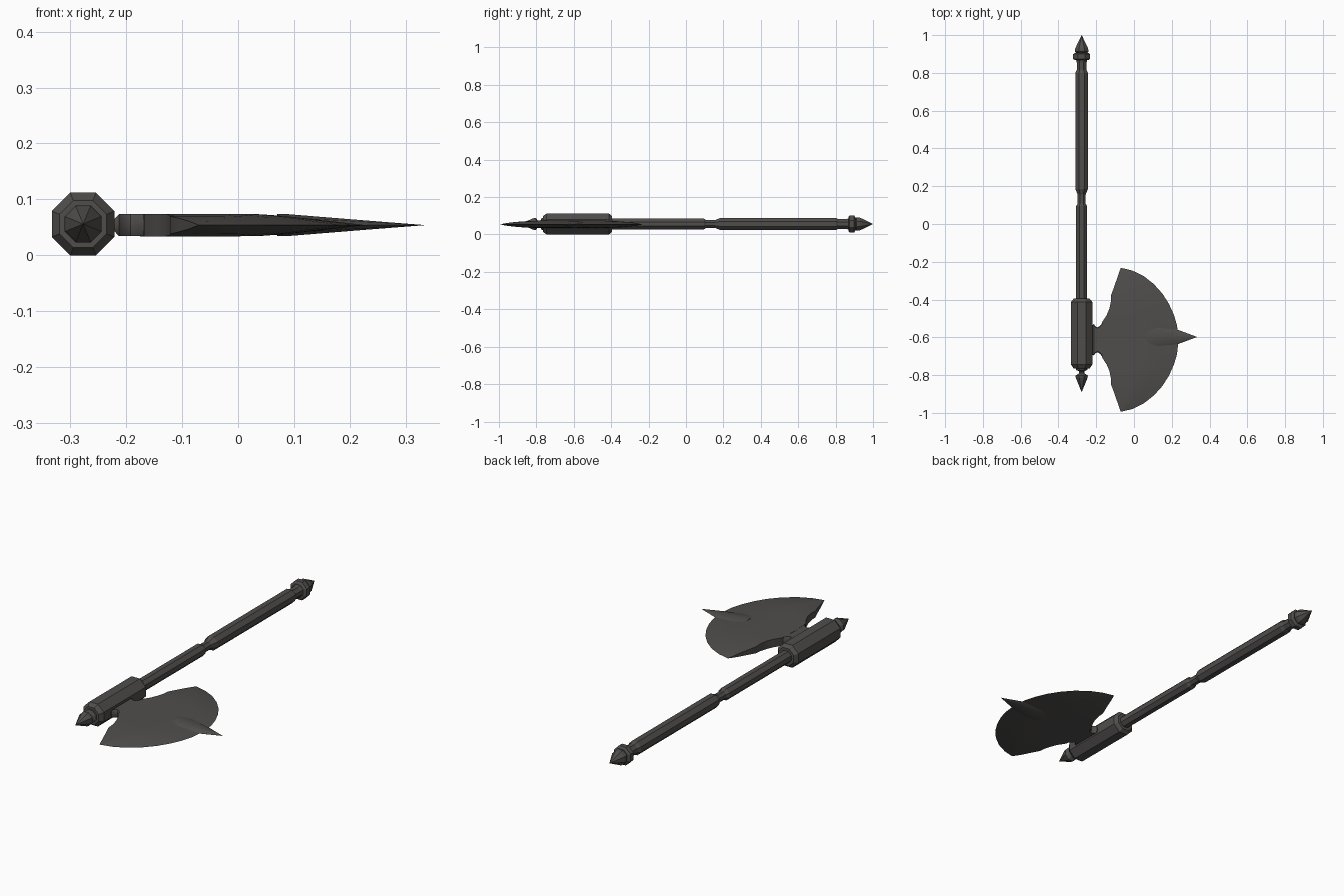
import bpy, bmesh, math

if "Cube" in bpy.data.objects:
    bpy.data.objects.remove(bpy.data.objects["Cube"])

mat = bpy.data.materials.new("dark iron")
mat.diffuse_color = (0.08, 0.076, 0.073, 1)
mat.use_nodes = True
mat.node_tree.nodes["Principled BSDF"].inputs["Base Color"].default_value = mat.diffuse_color

AX, AZ = -0.277, 0.056      # handle axis
CY, CZ = -0.613, 0.054      # blade centre


def finish(name, bm, smooth=None):
    bmesh.ops.remove_doubles(bm, verts=bm.verts, dist=1e-5)
    bmesh.ops.recalc_face_normals(bm, faces=bm.faces)
    me = bpy.data.meshes.new(name)
    bm.to_mesh(me)
    bm.free()
    me.materials.append(mat)
    ob = bpy.data.objects.new(name, me)
    bpy.context.collection.objects.link(ob)
    if smooth:
        bpy.ops.object.select_all(action='DESELECT')
        ob.select_set(True)
        bpy.context.view_layer.objects.active = ob
        bpy.ops.object.shade_smooth_by_angle(angle=math.radians(smooth))
    return ob


def loft(name, rings, smooth=None):
    """Skin closed rings of points and cap both ends."""
    bm = bmesh.new()
    vs = [[bm.verts.new(p) for p in r] for r in rings]
    n = len(vs[0])
    for a, b in zip(vs, vs[1:]):
        for i in range(n):
            j = (i + 1) % n
            bm.faces.new((a[i], a[j], b[j], b[i]))
    bm.faces.new(vs[0])
    bm.faces.new(vs[-1])
    bmesh.ops.dissolve_degenerate(bm, dist=1e-5, edges=bm.edges)
    return finish(name, bm, smooth)


def turned(name, profile):
    """Octagonal turned part along y; profile is (y, half width)."""
    rings = []
    for y, a in profile:
        r = max(a, 0.0004) / math.cos(math.pi / 8)
        rings.append([(AX + r * math.cos(math.pi / 8 + k * math.pi / 4), y,
                       AZ + r * math.sin(math.pi / 8 + k * math.pi / 4)) for k in range(8)])
    return loft(name, rings)


# Handle parts
turned("shaft", [(-0.42, .029), (0.095, .029), (0.108, .021), (0.155, .021), (0.185, .033),
                 (0.80, .033), (0.815, .026), (0.855, .026), (0.88, .033)])
turned("end_ring", [(0.868, .036), (0.874, .045), (0.899, .045), (0.905, .036)])
turned("end_spike", [(0.90, .022), (0.912, .036), (0.93, .034), (1.0, 0)])
turned("head_socket", [(-0.765, .042), (-0.745, .056), (-0.412, .056), (-0.395, .042)])
turned("head_collar", [(-0.755, .031), (-0.772, .031), (-0.78, .014), (-0.795, .014)])
turned("head_spike", [(-0.79, .014), (-0.803, .033), (-0.815, .031), (-0.89, 0)])

# Blade: rows run from inner edge to cutting edge, mirrored about the centre
rows = [  # inner x, offset, outer x, offset, half thickness at inner edge
    (-.07, .381, -.07, .381, 0), (-.088, .330, -.01, .367, .007),
    (-.105, .280, .05, .338, .012), (-.122, .235, .105, .295, .016),
    (-.122, .205, .150, .245, .018), (-.130, .165, .185, .190, .020),
    (-.145, .130, .212, .130, .020), (-.168, .095, .228, .075, .020),
    (-.175, .0, .236, .0, .020)]
full = rows + [(a, -b, c, -d, h) for a, b, c, d, h in rows[-2::-1]]
steps = [(0, 1), (.2, 1), (.4, 1), (.52, .97), (.64, .80), (.76, .54), (.88, .27), (1, 0)]

bm = bmesh.new()
top, bot = [], []
for ix, iv, ox, ov, h in full:
    for sheet, sign in ((top, 1), (bot, -1)):
        sheet.append([bm.verts.new((ix + (ox - ix) * s, CY + iv + (ov - iv) * s,
                                    CZ + sign * h * k)) for s, k in steps])
for r in range(len(full) - 1):
    for sheet in (top, bot):
        for c in range(len(steps) - 1):
            bm.faces.new((sheet[r][c], sheet[r][c + 1], sheet[r + 1][c + 1], sheet[r + 1][c]))
    bm.faces.new((top[r][0], top[r + 1][0], bot[r + 1][0], bot[r][0]))
bmesh.ops.remove_doubles(bm, verts=bm.verts, dist=1e-5)
bmesh.ops.dissolve_degenerate(bm, dist=1e-5, edges=bm.edges)
finish("blade", bm, 35)

# Neck joining blade to socket
neck = []
for x, w, h in [(-.224, .076, .008), (-.213, .083, .0195), (-.203, .070, .0195),
                (-.192, .066, .0195), (-.180, .074, .0195), (-.165, .092, .0195),
                (-.14, .10, .0195)]:
    neck.append([(x, CY + w * a, CZ + h * b) for a, b in
                 ((-1, -.5), (-.93, -1), (.93, -1), (1, -.5), (1, .5), (.93, 1), (-.93, 1), (-1, .5))])
loft("blade_neck", neck, 35)

# Front spike rising out of the blade
spike = []
for x, w, h in [(.07, .085, .0195), (.09, .08, .0195), (.235, .037, .0078), (.333, .0004, .0002)]:
    spike.append([(x, -.598 + w * math.cos(k * math.pi / 4), CZ + h * math.sin(k * math.pi / 4))
                  for k in range(8)])
loft("blade_spike", spike, 50)
